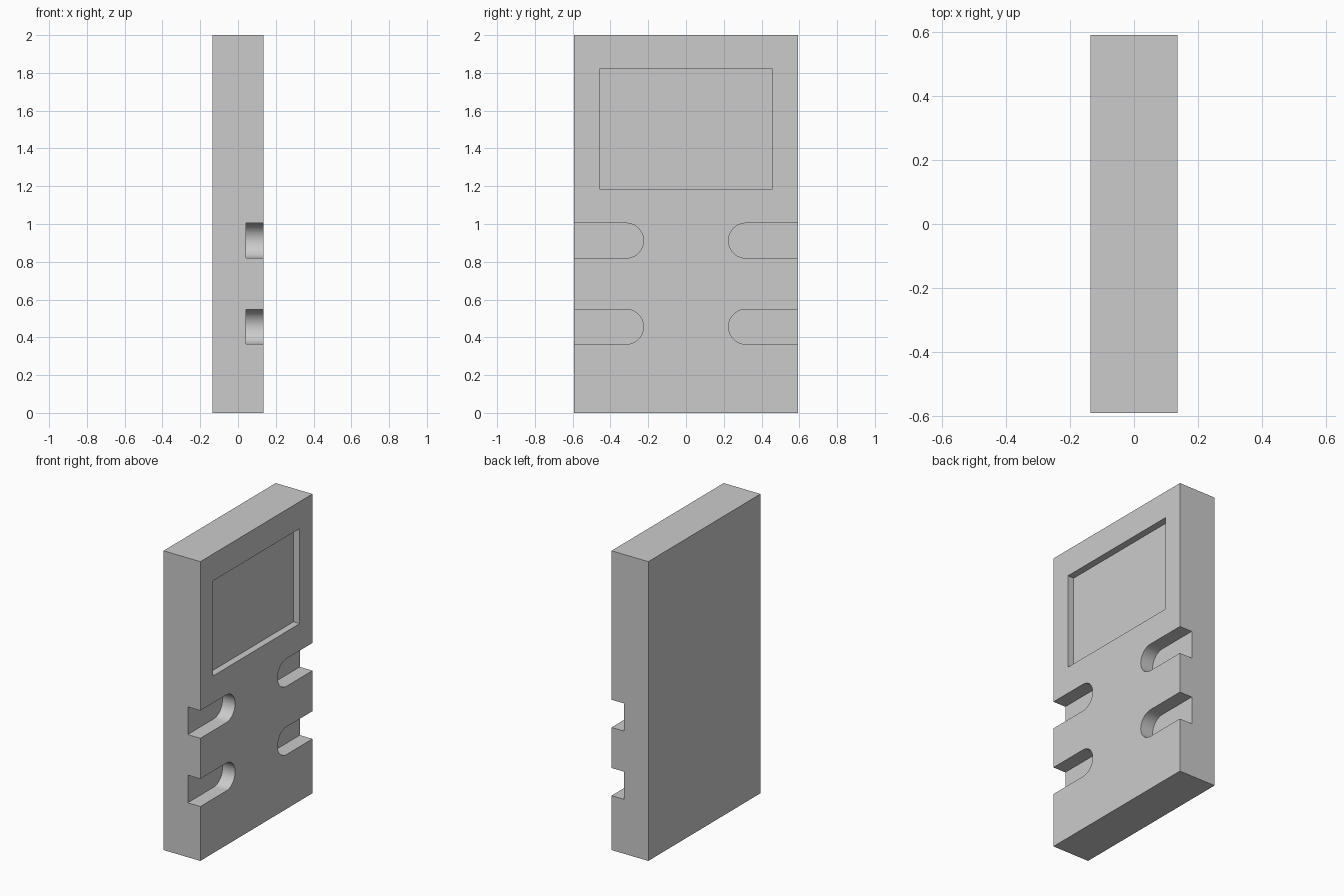
import bpy, bmesh, math

cube = bpy.data.objects.get("Cube")
if cube:
    bpy.data.objects.remove(cube, do_unlink=True)

HALF_X, HALF_Y, HEIGHT = 0.136, 0.592, 2.0
SLOT_RADIUS, SLOT_TIP, SLOT_FLOOR = 0.0925, 0.225, 0.043
SCREEN_FLOOR = 0.09

grey = bpy.data.materials.new("light grey")
grey.use_nodes = True
grey.diffuse_color = (0.6, 0.6, 0.6, 1)
grey.node_tree.nodes["Principled BSDF"].inputs["Base Color"].default_value = (0.6, 0.6, 0.6, 1)


def prism(name, outline, x0, x1):
    """Extrude a (y, z) outline from x0 to x1."""
    bm = bmesh.new()
    face = bm.faces.new([bm.verts.new((x0, y, z)) for y, z in outline])
    result = bmesh.ops.extrude_face_region(bm, geom=[face])
    verts = [v for v in result["geom"] if isinstance(v, bmesh.types.BMVert)]
    bmesh.ops.translate(bm, verts=verts, vec=(x1 - x0, 0, 0))
    bmesh.ops.recalc_face_normals(bm, faces=bm.faces)
    mesh = bpy.data.meshes.new(name)
    bm.to_mesh(mesh)
    bm.free()
    mesh.materials.append(grey)
    obj = bpy.data.objects.new(name, mesh)
    bpy.context.collection.objects.link(obj)
    return obj


def rectangle(y, z0, z1):
    return [(-y, z0), (y, z0), (y, z1), (-y, z1)]


def slot_outline(side, z, steps=24):
    """Round-ended slot that runs out through the side edge."""
    r = SLOT_RADIUS
    centre = SLOT_TIP + r
    points = [(side * (HALF_Y + 0.1), z - r)]
    for i in range(steps + 1):
        a = -math.pi / 2 + math.pi * i / steps
        points.append((side * (centre - r * math.cos(a)), z + r * math.sin(a)))
    return points + [(side * (HALF_Y + 0.1), z + r)]


# Slab body
body = prism("body", rectangle(HALF_Y, 0, HEIGHT), -HALF_X, HALF_X)

# Shallow screen recess and four edge slots
cutters = [prism("screen_cutter", rectangle(0.457, 1.185, 1.82), SCREEN_FLOOR, HALF_X + 0.1)]
for z in (0.456, 0.912):
    for side in (-1, 1):
        cutters.append(prism("slot_cutter", slot_outline(side, z), SLOT_FLOOR, HALF_X + 0.1))

bpy.ops.object.select_all(action="DESELECT")
bpy.context.view_layer.objects.active = body
body.select_set(True)
for cutter in cutters:
    cutter.hide_render = True
    cut = body.modifiers.new("cut", "BOOLEAN")
    cut.operation = "DIFFERENCE"
    cut.solver = "EXACT"
    cut.object = cutter
    bpy.ops.object.modifier_apply(modifier=cut.name)
    bpy.data.objects.remove(cutter, do_unlink=True)

# Smooth slot ends, sharp edges elsewhere
bpy.ops.object.shade_smooth_by_angle(angle=math.radians(30))
